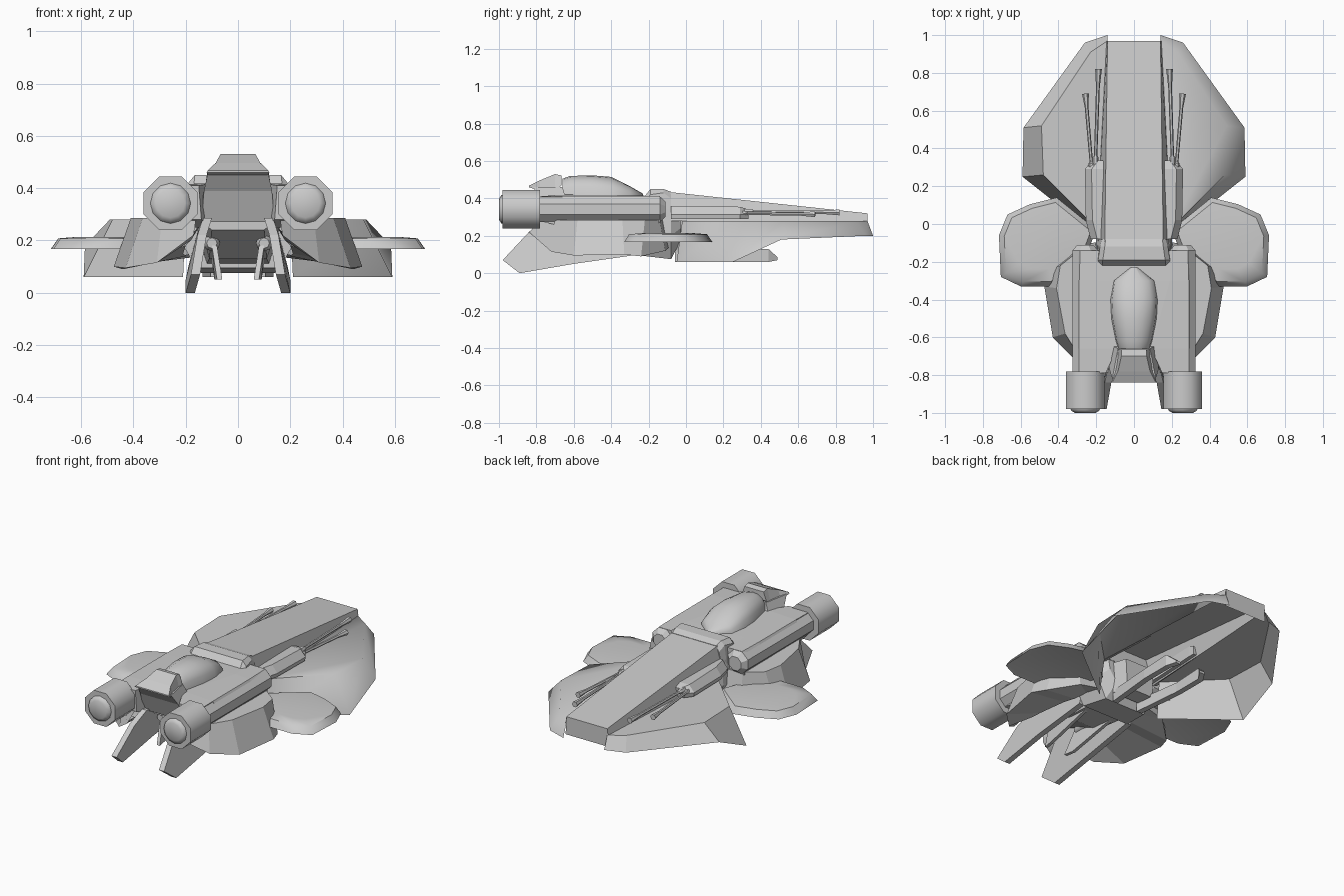
import bpy, bmesh, math
from mathutils import Vector

grey = bpy.data.materials.new("hull grey")
grey.diffuse_color = (0.6, 0.6, 0.6, 1)


def mesh(name, verts, faces, mirror=False, smooth=0):
    me = bpy.data.meshes.new(name)
    me.from_pydata(verts, [], faces)
    bm = bmesh.new()
    bm.from_mesh(me)
    bmesh.ops.recalc_face_normals(bm, faces=bm.faces)
    bm.to_mesh(me)
    bm.free()
    me.materials.append(grey)
    ob = bpy.data.objects.new(name, me)
    bpy.context.collection.objects.link(ob)
    if mirror:
        ob.modifiers.new("mirror", 'MIRROR').use_mirror_merge = False
    if smooth:
        bpy.ops.object.select_all(action='DESELECT')
        ob.select_set(True)
        bpy.context.view_layer.objects.active = ob
        bpy.ops.object.shade_smooth_by_angle(angle=math.radians(smooth))
    return ob


def loft(name, rings, mirror=False, smooth=0):
    """Skin closed rings of equal length and cap both ends."""
    n = len(rings[0])
    verts = [p for r in rings for p in r]
    faces = [(k * n + i, k * n + (i + 1) % n, (k + 1) * n + (i + 1) % n, (k + 1) * n + i)
             for k in range(len(rings) - 1) for i in range(n)]
    faces += [tuple(range(n)), tuple(range(len(verts) - n, len(verts)))]
    return mesh(name, verts, faces, mirror, smooth)


def section(y, half):
    """Symmetric cross-section at y from (x, z) points on the right half, top to bottom."""
    return [(x, y, z) for x, z in half] + [(-x, y, z) for x, z in reversed(half)]


def tube(name, stations, sides, smooth=0, turn=0.0):
    """Round part through (centre, radius) stations, mirrored to both sides."""
    axis = (Vector(stations[-1][0]) - Vector(stations[0][0])).normalized()
    u = axis.cross(Vector((0, 0, 1))).normalized()
    w = u.cross(axis)
    rings = []
    for c, r in stations:
        angles = [2 * math.pi * (i + turn) / sides for i in range(sides)]
        rings.append([Vector(c) + r * (math.cos(a) * u + math.sin(a) * w) for a in angles])
    return loft(name, rings, True, smooth)


# Long tapering spine, open underneath, with a blunt nose and a raised step at the rear
mesh("spine",
     section(0.97, [(0.14, 0.32), (0.145, 0.21)]) + section(-0.10, [(0.155, 0.435), (0.20, 0.28)])
     + [(0.145, 0.97, 0.28), (-0.145, 0.97, 0.28)],
     [(0, 1, 2, 3), (0, 3, 7, 4), (0, 4, 5, 8), (3, 9, 6, 7)])
loft("spine_collar", [
    section(-0.08, [(0.15, 0.435), (0.17, 0.40), (0.20, 0.28)]),
    section(-0.12, [(0.155, 0.45), (0.18, 0.43), (0.20, 0.28)]),
    section(-0.19, [(0.165, 0.45), (0.19, 0.42), (0.20, 0.28)]),
    section(-0.23, [(0.17, 0.40), (0.19, 0.38), (0.20, 0.28)])])

# Open forward wing shells: flat roof plus a sloping skirt
ridge = [(0.14, 0.97, 0.28), (0.23, 0.91, 0.28), (0.49, 0.52, 0.28), (0.48, 0.26, 0.28), (0.20, -0.02, 0.28)]
rim = [(0.14, 1.0, 0.20), (0.26, 0.96, 0.20), (0.585, 0.51, 0.18), (0.59, 0.25, 0.06), (0.21, -0.05, 0.06)]
for side, sx, soft in (("right", 1, 70), ("left", -1, 0)):
    pts = [(sx * x, y, z) for x, y, z in ridge + rim]
    mesh("wing_shell_" + side, pts,
         [(0, 1, 2, 3, 4)] + [(i, i + 1, i + 6, i + 5) for i in range(4)], smooth=soft)

# Gun pods against the spine, each with two thin barrels
loft("gun_pod", [
    [(x0, y, 0.29), (x1, y, 0.29), (x1 + 0.005, y, 0.315), (x1 - 0.03, y, zt), (x0, y, zt)]
    for y, x0, x1, zt in ((-0.08, 0.17, 0.225, 0.36), (0.02, 0.17, 0.25, 0.36),
                          (0.29, 0.155, 0.255, 0.355), (0.335, 0.155, 0.22, 0.34))], True)
for i, (a, b) in enumerate([((0.205, 0.30, 0.33), (0.188, 0.82, 0.325)),
                            ((0.222, 0.28, 0.32), (0.257, 0.69, 0.315))]):
    a, b = Vector(a), Vector(b)
    tube("gun_barrel_%d" % (i + 1), [(a, 0.016), (a.lerp(b, 0.1), 0.016), (a.lerp(b, 0.12), 0.009),
                                    (a.lerp(b, 0.82), 0.010), (b, 0.018)], 6)

# Flat-bottomed side winglets with bevelled rims
plan = [(0.20, -0.03), (0.41, 0.14), (0.55, 0.105), (0.67, 0.05), (0.715, -0.06),
        (0.705, -0.28), (0.60, -0.33), (0.44, -0.33), (0.28, -0.24)]
loft("winglet", [[(0.46 + (x - 0.46) * k, -0.10 + (y + 0.10) * k, z) for x, y in plan]
                 for k, z in ((0.94, 0.172), (1, 0.168), (0.89, 0.208), (0.6, 0.214))], True, 50)

# Neck joining the front and rear hulls
loft("neck", [
    section(-0.03, [(0.16, 0.30), (0.15, 0.24), (0.10, 0.17)]),
    section(-0.08, [(0.19, 0.34), (0.20, 0.20), (0.14, 0.075)]),
    section(-0.25, [(0.20, 0.38), (0.22, 0.20), (0.16, 0.095)])])

# Rear deck spanning the engine shafts, notched behind the canopy
loft("rear_deck", [
    section(-0.14, [(0.19, 0.412), (0.285, 0.412), (0.30, 0.395), (0.30, 0.27)]),
    section(-0.30, [(0.19, 0.416), (0.29, 0.412), (0.30, 0.395), (0.30, 0.26)]),
    section(-0.66, [(0.09, 0.42), (0.29, 0.412), (0.30, 0.395), (0.29, 0.26)])])
loft("deck_tail", [
    [(0.09, -0.66, 0.42), (0.29, -0.66, 0.412), (0.29, -0.66, 0.25), (0.11, -0.66, 0.25)],
    [(0.15, -0.79, 0.41), (0.29, -0.79, 0.41), (0.29, -0.79, 0.28), (0.14, -0.79, 0.28)]], True)

# Flared armour around the rear hull, open underneath
top_edge = [(0.16, -0.12), (0.29, -0.14), (0.39, -0.22), (0.41, -0.34), (0.365, -0.58), (0.29, -0.70),
            (0.16, -0.77)]
low_edge = [(0.14, -0.09, 0.14), (0.30, -0.11, 0.12), (0.44, -0.24, 0.09), (0.475, -0.33, 0.10),
            (0.43, -0.60, 0.095), (0.31, -0.72, 0.115), (0.17, -0.84, 0.22)]
inner = [(0.13, -0.12, 0.20), (0.18, -0.20, 0.15), (0.20, -0.28, 0.14), (0.21, -0.36, 0.15),
         (0.20, -0.58, 0.18), (0.18, -0.66, 0.20), (0.15, -0.80, 0.25)]
n = len(top_edge)
pts = [(x, y, 0.285) for x, y in top_edge] + low_edge + inner
faces = [tuple(range(n))]
for k in (0, n):
    faces += [(k + i, k + i + 1, k + i + n + 1, k + i + n) for i in range(n - 1)]
mesh("side_armour", pts, faces, True)

# Leaning tail fins below the rear hull
fin = [(-0.75, 0.285, 0.135), (-0.84, 0.22, 0.155), (-0.98, 0.07, 0.18), (-0.89, 0.0, 0.20),
       (-0.60, 0.05, 0.20), (-0.25, 0.10, 0.19), (-0.25, 0.25, 0.15)]
loft("tail_fin", [[(x + d, y, z) for y, z, x in fin] for d in (-0.035, 0.0)], True)

# Recessed belly, its nozzles and tapering blades between the fins
loft("belly", [
    section(-0.22, [(0.17, 0.28), (0.12, 0.11)]),
    section(-0.45, [(0.16, 0.28), (0.11, 0.13)]),
    section(-0.68, [(0.15, 0.28), (0.10, 0.24)])])
tube("belly_nozzle", [((0.10, -0.30, 0.19), 0.032), ((0.10, -0.60, 0.19), 0.032),
                      ((0.10, -0.62, 0.19), 0.02)], 8, 50)
loft("belly_blade", [[(x + 0.01, -0.62, 0.18), (x - 0.01, -0.68, 0.05), (x, -0.62, 0.05), (x + 0.01, -0.30, 0.12)]
                     for x in (0.07, 0.09)], True)

# Slim forward prongs beneath the spine
loft("belly_prong", [
    [(0.07 + s, y, zb), (0.105 + s, y, zb), (0.105 + s, y, zt), (0.07 + s, y, zt)]
    for y, zb, zt, s in ((-0.06, 0.06, 0.13, 0), (0.25, 0.06, 0.12, 0.03),
                         (0.44, 0.06, 0.13, 0.03), (0.49, 0.07, 0.085, 0))], True)
loft("prong_mount", [
    section(-0.05, [(0.13, 0.29), (0.11, 0.11)]),
    section(0.05, [(0.10, 0.29), (0.09, 0.11)])])

# Bubble canopy, blunt at the back
canopy = [(-0.23, 0.02, 0.425), (-0.30, 0.11, 0.465), (-0.40, 0.127, 0.515),
          (-0.50, 0.122, 0.523), (-0.62, 0.098, 0.52), (-0.66, 0.085, 0.505)]
loft("canopy", [[(w * math.cos(math.pi * i / 8), y, 0.40 + (h - 0.40) * math.sin(math.pi * i / 8) ** 0.7)
                 for i in range(9)] for y, w, h in canopy], smooth=50)

# Tail spoiler: upswept flaring plate over a sloping rear panel
loft("spoiler", [
    section(-0.665, [(0.065, 0.522), (0.085, 0.47)]),
    section(-0.70, [(0.067, 0.53), (0.09, 0.44)]),
    section(-0.78, [(0.085, 0.497), (0.105, 0.44)]),
    section(-0.84, [(0.115, 0.468), (0.12, 0.46)])])
loft("rear_panel", [
    [(x, y, 0.462) for x, y in ((0.085, -0.66), (0.115, -0.82), (-0.115, -0.82), (-0.085, -0.66))],
    [(x, y, 0.39) for x, y in ((0.12, -0.64), (0.13, -0.77), (-0.13, -0.77), (-0.12, -0.64))],
    [(x, y, 0.27) for x, y in ((0.15, -0.60), (0.14, -0.72), (-0.14, -0.72), (-0.15, -0.60))]])

# Engine shafts and thruster drums
cx, cz = 0.258, 0.342
tube("engine_shaft", [((cx, -0.11, cz), 0.045), ((cx, -0.14, cz), 0.074), ((cx, -0.80, cz), 0.074)], 8, 0, 0.5)
tube("thruster", [((cx, -0.78, cz), 0.111), ((cx, -0.98, cz), 0.111)], 8, 50, 0.5)
tube("thruster_cap", [((cx, -0.97, cz), 0.08), ((cx, -0.988, cz), 0.075), ((cx, -1.0, cz), 0.055)], 12, 60)
